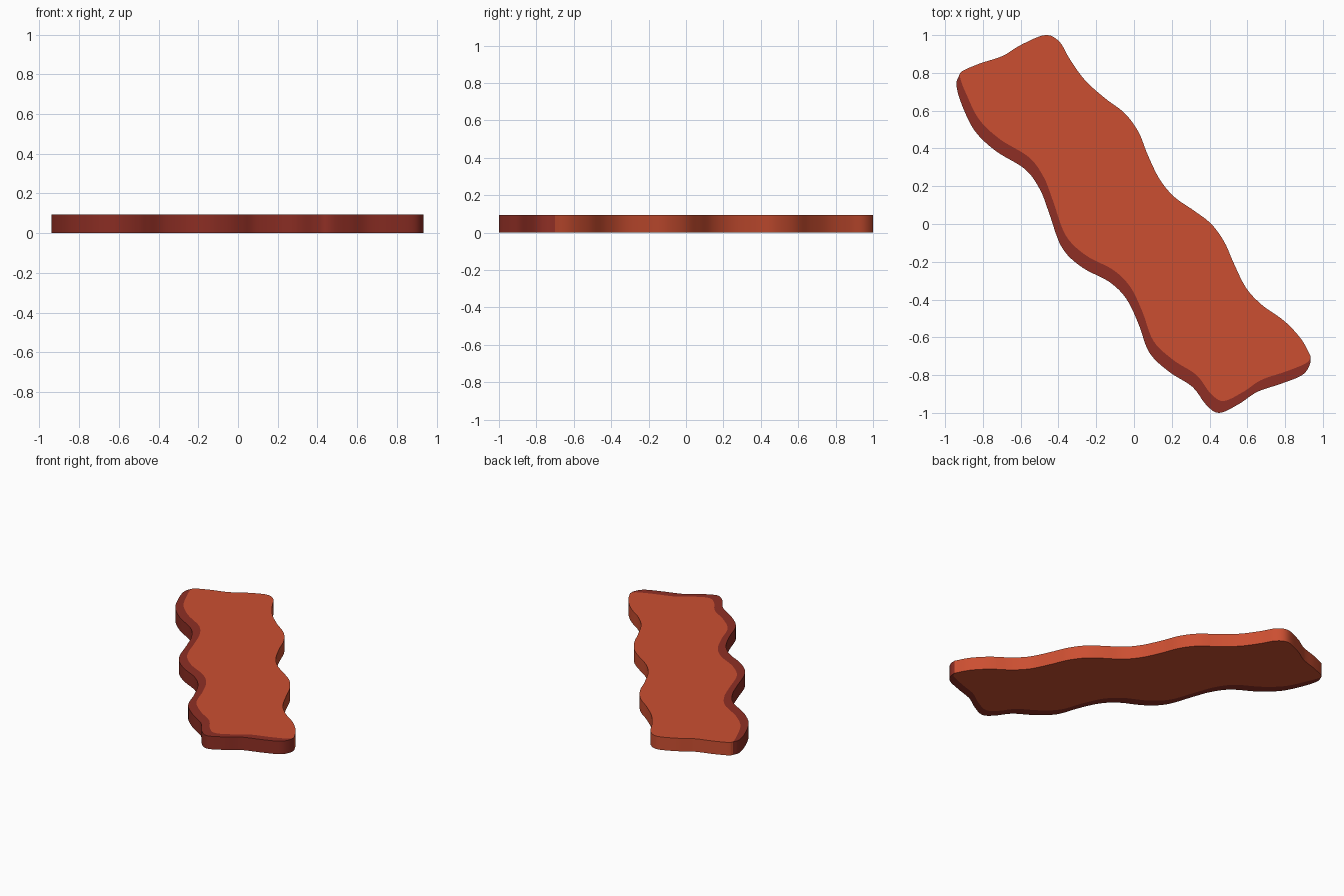
import bpy, bmesh
from mathutils import Vector

if "Cube" in bpy.data.objects:
    bpy.data.objects.remove(bpy.data.objects["Cube"])

HEIGHT = 0.093

def material(name, rgb):
    m = bpy.data.materials.new(name)
    m.diffuse_color = (*rgb, 1)
    m.use_nodes = True
    m.node_tree.nodes["Principled BSDF"].inputs["Base Color"].default_value = m.diffuse_color
    return m

def smooth_chain(pts, steps=6):
    """Catmull-Rom curve through the points."""
    p = [Vector(q) for q in pts]
    p = [2 * p[0] - p[1]] + p + [2 * p[-1] - p[-2]]
    out = []
    for i in range(1, len(p) - 2):
        a, b, c, d = p[i - 1:i + 3]
        for k in range(steps):
            t = k / steps
            out.append(0.5 * (2 * b + (c - a) * t + (2 * a - 5 * b + 4 * c - d) * t * t
                              + (3 * b - a - 3 * c + d) * t ** 3))
    return out + [p[-2]]

def slab(name, outline, mat):
    """Extrude a closed outline from the ground."""
    bm = bmesh.new()
    face = bm.faces.new([bm.verts.new((q.x, q.y, 0)) for q in outline])
    ext = bmesh.ops.extrude_face_region(bm, geom=[face], use_keep_orig=True)
    bmesh.ops.translate(bm, vec=(0, 0, HEIGHT),
                        verts=[e for e in ext["geom"] if isinstance(e, bmesh.types.BMVert)])
    bmesh.ops.recalc_face_normals(bm, faces=bm.faces)
    me = bpy.data.meshes.new(name)
    bm.to_mesh(me)
    bm.free()
    me.materials.append(mat)
    ob = bpy.data.objects.new(name, me)
    bpy.context.collection.objects.link(ob)
    bpy.context.view_layer.objects.active = ob
    ob.select_set(True)
    bpy.ops.object.shade_smooth_by_angle(angle=0.6)
    ob.select_set(False)

# Wavy upper-right edge, left tip to right tip
upper = [(-.925, .79), (-.905, .812), (-.815, .85), (-.695, .89), (-.595, .95), (-.47, 1.0),
         (-.395, .965), (-.34, .873), (-.26, .762), (-.155, .667), (-.05, .587), (.024, .487),
         (.071, .37), (.135, .238), (.214, .143), (.32, .069), (.409, 0), (.478, -.095),
         (.53, -.212), (.594, -.339), (.678, -.429), (.795, -.513), (.884, -.608), (.935, -.7)]
# Wavy lower-left edge, right tip back to left tip
lower = [(.935, -.7), (.93, -.746), (.89, -.8), (.78, -.845), (.652, -.889), (.557, -.952),
         (.452, -1.0), (.383, -.958), (.309, -.862), (.187, -.783), (.082, -.682), (.024, -.529),
         (-.04, -.397), (-.13, -.307), (-.277, -.228), (-.383, -.122), (-.451, .063),
         (-.499, .185), (-.578, .291), (-.731, .386), (-.842, .492), (-.911, .63),
         (-.94, .735), (-.925, .79)]
# Boundary between the two colours: the lower edge shifted inward
inner = [lower[0]] + [(x + .021, y + .063) for x, y in lower[2:-2]] + [(-.913, .75), lower[-1]]

up, low, inn = (smooth_chain(c) for c in (upper, lower, inner))
slab("strip_body", up + inn[1:-1], material("orange red", (0.60, 0.078, 0.031)))
slab("strip_dark_edge", low + inn[-2:0:-1], material("dark red", (0.275, 0.028, 0.018)))
